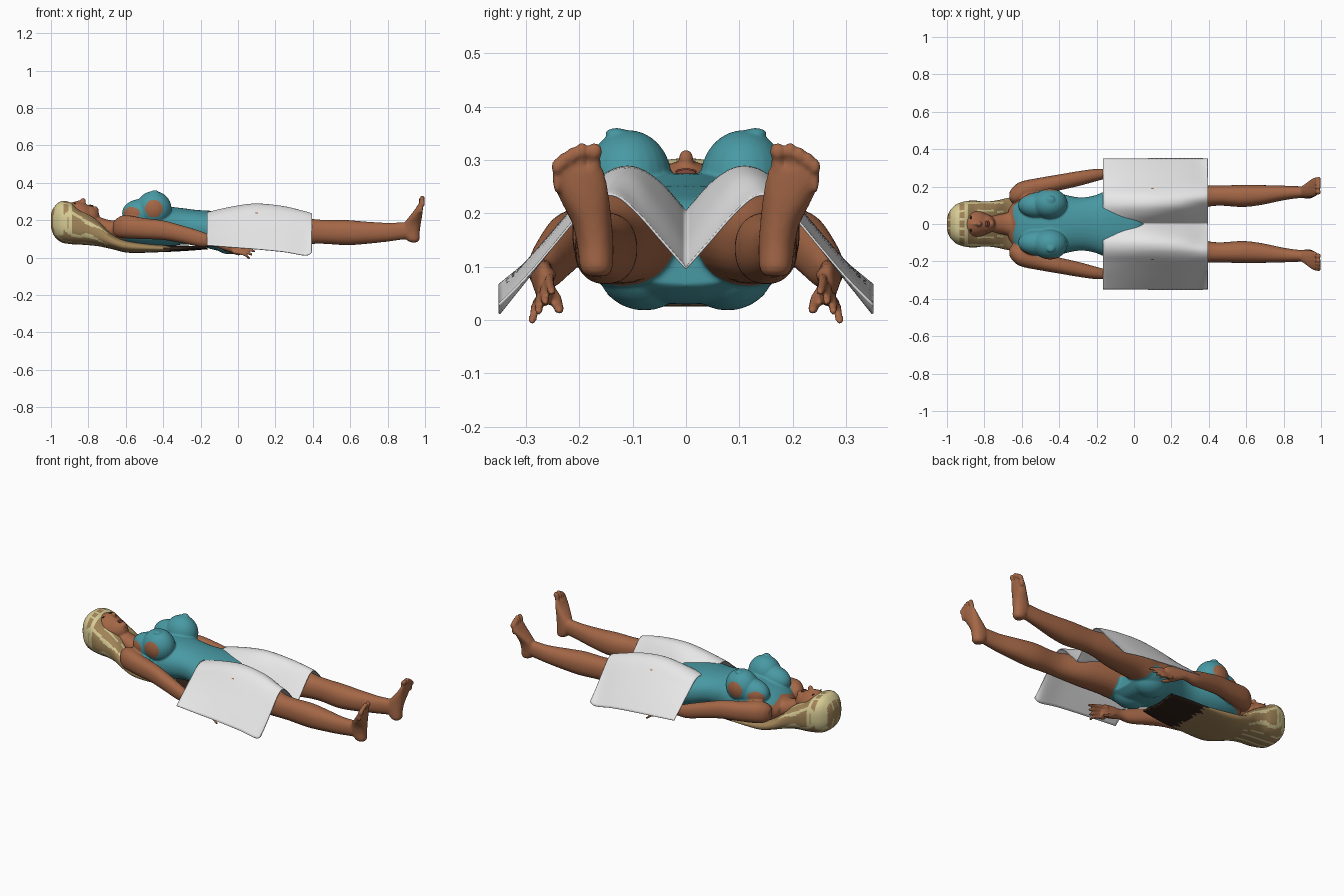
import bpy, bmesh, math
from mathutils import Matrix, Vector


def material(name, r, g, b):
    m = bpy.data.materials.new(name)
    m.diffuse_color = (r, g, b, 1)
    return m


SKIN = material("skin brown", 0.37, 0.135, 0.062)
TEAL = material("teal fabric", 0.065, 0.32, 0.37)
WHITE = material("white towel", 0.8, 0.8, 0.8)
BLOND = material("sandy hair", 0.36, 0.235, 0.10)
LIGHT = material("light hair", 0.68, 0.60, 0.30)
DARK = material("dark brown", 0.03, 0.016, 0.01)
LIP = material("lip brown", 0.22, 0.06, 0.04)


def finish(bm, name, mats, smooth=True):
    bmesh.ops.recalc_face_normals(bm, faces=bm.faces)
    me = bpy.data.meshes.new(name)
    bm.to_mesh(me)
    bm.free()
    ob = bpy.data.objects.new(name, me)
    bpy.context.collection.objects.link(ob)
    for m in mats:
        me.materials.append(m)
    for p in me.polygons:
        p.use_smooth = smooth
    return ob


def smooth_rows(rows, k=5):
    """Catmull-Rom resampling of a list of tuples."""
    out = []
    n = len(rows)
    for i in range(n - 1):
        p = [rows[max(0, min(n - 1, i + d))] for d in (-1, 0, 1, 2)]
        for j in range(k):
            t = j / k
            out.append([0.5 * (2 * b + (c - a) * t + (2 * a - 5 * b + 4 * c - d) * t * t
                               + (3 * b - a - 3 * c + d) * t ** 3) for a, b, c, d in zip(*p)])
    out.append(list(rows[-1]))
    return out


def loft(bm, rows, side=1, axis='x', n=28, p=2.2, k=5):
    """Rows are centre x, y, z and two radii; rings lie across the axis."""
    rings = []
    for x, y, z, a, b in smooth_rows(rows, k):
        ring = []
        for i in range(n):
            t = 2 * math.pi * i / n
            c, s = math.cos(t), math.sin(t)
            u = max(a, 0.002) * math.copysign(abs(c) ** (2 / p), c)
            v = max(b, 0.002) * math.copysign(abs(s) ** (2 / p), s)
            co = (x, side * (y + u), z + v) if axis == 'x' else (x + u, side * (y + v), z)
            ring.append(bm.verts.new(co))
        rings.append(ring)
    for r, q in zip(rings, rings[1:]):
        for i in range(n):
            bm.faces.new((r[i], r[(i + 1) % n], q[(i + 1) % n], q[i]))
    bm.faces.new(rings[0])
    bm.faces.new(rings[-1][::-1])
    return rings


def ball(bm, centre, radii, side=1):
    c = Vector((centre[0], side * centre[1], centre[2]))
    bmesh.ops.create_uvsphere(bm, u_segments=24, v_segments=16, radius=1,
                              matrix=Matrix.Translation(c) @ Matrix.Diagonal((*radii, 1)))


def interp(t, table):
    for (a, u), (b, v) in zip(table, table[1:]):
        if t <= b:
            return u + (v - u) * max(0, (t - a) / (b - a))
    return table[-1][1]


# body: torso, neck and head
bm = bmesh.new()
torso = [(-.67, .08, .10, .185), (-.62, .145, .07, .225), (-.56, .17, .058, .25), (-.48, .172, .05, .27),
         (-.40, .163, .055, .275), (-.30, .143, .07, .265), (-.22, .15, .068, .255), (-.14, .18, .045, .25),
         (-.06, .195, .03, .24), (.02, .19, .035, .225), (.07, .14, .065, .19)]
loft(bm, [(x, 0, (lo + hi) / 2, w, (hi - lo) / 2) for x, w, lo, hi in torso], n=40)
loft(bm, [(-.82, 0, .19, .052, .05), (-.74, 0, .165, .05, .052), (-.68, 0, .15, .06, .05),
          (-.62, 0, .15, .08, .055)])
ball(bm, (-.86, 0, .2), (.1, .08, .1))
ball(bm, (-.80, 0, .218), (.06, .054, .063))
ball(bm, (-.765, 0, .255), (.02, .022, .02))
ball(bm, (-.845, 0, .292), (.032, .009, .014))
ball(bm, (-.828, 0, .302), (.015, .014, .018))

for s in (1, -1):
    # bust and seat
    ball(bm, (-.45, .108, .262), (.095, .082, .094), s)
    ball(bm, (-.51, .1, .24), (.11, .07, .075), s)
    ball(bm, (-.445, .13, .35), (.022, .022, .01), s)
    ball(bm, (-.04, .078, .098), (.105, .088, .08), s)
    # arm
    loft(bm, [(-.665, .15, .16, .02, .03), (-.645, .155, .162, .045, .05), (-.6, .172, .165, .056, .062),
              (-.5, .2, .155, .048, .056), (-.4, .222, .147, .043, .052), (-.3, .242, .125, .04, .047),
              (-.2, .262, .1, .033, .042), (-.13, .27, .088, .023, .028), (-.08, .268, .078, .02, .036),
              (-.02, .265, .066, .016, .04), (.005, .265, .06, .01, .03)], s)
    # fingers and thumb
    for i in range(4):
        y, z, x = .252 + .009 * i, .086 - .018 * i, .105 - .013 * i
        loft(bm, [(-.03, y, z, .009, .01), (.03, y + .004, z - .012, .009, .0095),
                  (x - .01, y + .003 * i, z - .032, .008, .008), (x, y + .003 * i, z - .034, .004, .004)], s, n=12)
    loft(bm, [(-.09, .26, .06, .012, .014), (-.05, .245, .04, .012, .012), (0, .238, .02, .009, .009),
              (.012, .237, .017, .004, .004)], s, n=12)
    # leg
    loft(bm, [(-.06, .1, .145, .085, .08), (.02, .108, .16, .095, .1), (.1, .115, .17, .097, .102),
              (.25, .13, .158, .083, .09), (.38, .148, .142, .06, .069), (.46, .152, .138, .054, .064),
              (.58, .15, .134, .059, .067), (.68, .155, .133, .053, .06), (.8, .166, .136, .039, .05),
              (.88, .17, .143, .032, .046), (.925, .17, .145, .03, .045)], s)
    # foot and toes
    loft(bm, [(.94, .167, .082, .015, .018), (.935, .168, .097, .035, .03), (.925, .17, .14, .047, .034),
              (.932, .176, .18, .045, .037), (.95, .188, .22, .034, .045), (.966, .198, .255, .022, .05),
              (.976, .2, .283, .014, .045)], s, axis='z')
    for y, z, r in ((.172, .308, .0155), (.195, .309, .011), (.213, .301, .0105), (.229, .291, .01), (.242, .279, .01)):
        ball(bm, (.978, y, z - .012), (.012, r * .8, .03), s)
        ball(bm, (.986, y, z + .008), (.013, r, .016), s)

body = finish(bm, "body", [])
bpy.context.view_layer.objects.active = body
body.select_set(True)
mod = body.modifiers.new("merge", 'REMESH')
mod.mode = 'VOXEL'
mod.voxel_size = .005
mod.use_smooth_shade = True
sm = body.modifiers.new("soften", 'SMOOTH')
sm.factor, sm.iterations = .5, 5
for m in ("merge", "soften"):
    bpy.ops.object.modifier_apply(modifier=m)

# swimsuit colour: inside the side line, below the neckline, above the leg line
SIDE = [(-.66, .08), (-.6, .135), (-.55, .16), (-.5, .178), (-.4, .178), (-.3, .19), (-.15, .215), (.1, .215)]
body.data.materials.clear()
for m in (SKIN, TEAL):
    body.data.materials.append(m)
for p in body.data.polygons:
    x, y, z = p.center
    y = abs(y)
    leg = .05 - .9 * max(0, y - .03) if z > .13 else .085 - .45 * max(0, y - .06)
    neck = -.645 + .25 * max(0, .05 - y)
    p.material_index = int(neck < x < leg and y < interp(x, SIDE))
    p.use_smooth = True

# hair: full cap on the head that flattens into a long sheet under the back
bm = bmesh.new()
hair = [(-1.0, .03, .165, .235), (-.985, .07, .12, .268), (-.95, .105, .085, .3), (-.90, .122, .073, .297),
        (-.85, .125, .07, .262), (-.80, .12, .067, .235), (-.74, .125, .06, .19), (-.67, .14, .045, .125),
        (-.58, .15, .026, .095), (-.4, .14, .03, .068), (-.28, .135, .036, .064), (-.16, .12, .045, .063)]
rings = loft(bm, [(x, 0, (lo + hi) / 2, w, (hi - lo) / 2) for x, w, lo, hi in hair], n=64, p=2.5, k=8)
for i, v in enumerate(rings[-1]):
    v.co.x -= .025 * ((abs(round(v.co.y * 90)) * 7) % 5) / 5
for f in bm.faces:
    c = f.calc_center_median()
    strand = (abs(int(c.y * 110)) * 7) % 5 / 5
    if c.x > -.40 + .05 * strand:
        f.material_index = 2
    elif c.z > .12 and (-.98 < c.x < -.935 or -.905 < c.x < -.885):
        f.material_index = 1
    elif c.x < -.7 and strand > .75:
        f.material_index = 1
finish(bm, "long_hair", [BLOND, LIGHT, DARK])

# towel draped over hips and thighs: height by distance from the middle, at three stations
ys = [0, .045, .09, .13, .165, .2, .25, .3, .35]
drape = [(-.165, .2, .222, .24, .238, .22, .19, .15, .107, .066),
         (-.03, .205, .245, .27, .268, .248, .212, .16, .108, .055),
         (.1, .195, .252, .284, .284, .262, .224, .165, .106, .045),
         (.25, .15, .213, .262, .272, .255, .22, .158, .095, .03),
         (.36, .107, .162, .213, .244, .238, .205, .14, .075, .012),
         (.395, .097, .148, .199, .232, .229, .197, .138, .08, .03)]
bm = bmesh.new()
grid = []
for row in smooth_rows(drape, 6):
    half = smooth_rows(list(zip(ys, row[1:])), 4)
    pts = [(-y, z) for y, z in half[:0:-1]] + [tuple(h) for h in half]
    grid.append([bm.verts.new((row[0], y, z)) for y, z in pts])
for a, b in zip(grid, grid[1:]):
    for i in range(len(a) - 1):
        bm.faces.new((a[i], b[i], b[i + 1], a[i + 1]))
towel = finish(bm, "towel", [WHITE])
sol = towel.modifiers.new("cloth", 'SOLIDIFY')
sol.thickness, sol.offset = .004, 0

# face details
bm = bmesh.new()
ball(bm, (-.789, 0, .279), (.006, .02, .005))
ball(bm, (-.779, 0, .276), (.006, .018, .006))
finish(bm, "lips", [LIP])
bm = bmesh.new()
for s in (1, -1):
    ball(bm, (-.872, .031, .2905), (.004, .014, .003), s)
    ball(bm, (-.893, .034, .2845), (.003, .018, .005), s)
finish(bm, "eyes_and_brows", [DARK])
